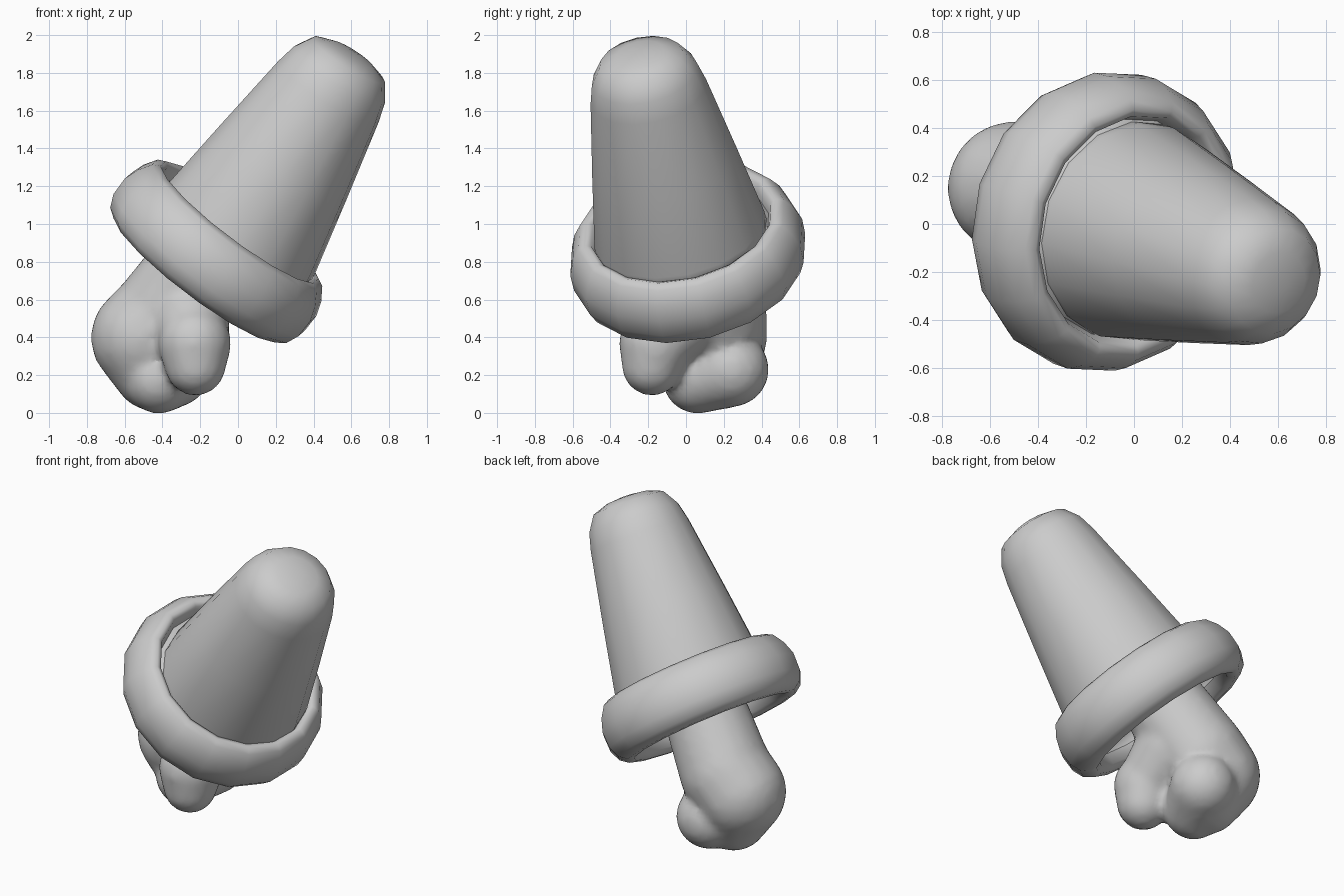
import bpy, bmesh, math
from mathutils import Vector

if "Cube" in bpy.data.objects:
    bpy.data.objects.remove(bpy.data.objects["Cube"])


def frame(center, axis):
    m = Vector(axis).normalized().to_track_quat('Z', 'Y').to_matrix().to_4x4()
    m.translation = Vector(center)
    return m


def finish(name, bm, matrix=None):
    if matrix:
        bm.transform(matrix)
    bmesh.ops.recalc_face_normals(bm, faces=bm.faces)
    me = bpy.data.meshes.new(name)
    bm.to_mesh(me)
    bm.free()
    for p in me.polygons:
        p.use_smooth = True
    ob = bpy.data.objects.new(name, me)
    bpy.context.collection.objects.link(ob)
    return ob


def lathe(name, profile, matrix, n=16, loop=False):
    """Revolve (radius, height) points around the local z axis."""
    bm = bmesh.new()
    rings = []
    for r, h in profile:
        rings.append([bm.verts.new((r * math.cos(2 * math.pi * i / n),
                                    r * math.sin(2 * math.pi * i / n), h)) for i in range(n)])
    pairs = list(zip(rings, rings[1:]))
    if loop:
        pairs.append((rings[-1], rings[0]))
    for a, b in pairs:
        for i in range(n):
            j = (i + 1) % n
            bm.faces.new((a[i], a[j], b[j], b[i]))
    if not loop:
        bm.faces.new(rings[0])
        bm.faces.new(rings[-1])
    return finish(name, bm, matrix)


def add_capsule(bm, a, b, ra, rb):
    """Convex hull of two spheres."""
    part = bmesh.new()
    for c, r in ((a, ra), (b, rb)):
        new = bmesh.ops.create_icosphere(part, subdivisions=3, radius=r)['verts']
        bmesh.ops.translate(part, verts=new, vec=c)
    pts = [v.co.copy() for v in part.verts]
    part.free()
    verts = [bm.verts.new(p) for p in pts]
    res = bmesh.ops.convex_hull(bm, input=verts)
    inside = {g for g in res['geom_interior'] + res['geom_unused']
              if isinstance(g, bmesh.types.BMVert)}
    bmesh.ops.delete(bm, geom=list(inside), context='VERTS')


# tapered sleeve with a domed end
lathe('sleeve', [(0.465, -0.12), (0.46, 0.0), (0.39, 0.43), (0.313, 0.88), (0.285, 0.99),
                 (0.225, 1.085), (0.13, 1.12), (0.04, 1.13)],
      frame((0.015, -0.035, 0.97), (0.527, -0.187, 0.83)))

# thick rounded cuff, hollow underneath
cuff_frame = frame((-0.105, 0.005, 0.86), (0.595, -0.18, 0.785))
lathe('cuff', [(0.46, -0.08), (0.46, 0.10), (0.475, 0.13), (0.49, 0.175), (0.52, 0.19), (0.56, 0.17),
               (0.605, 0.10), (0.632, 0.02), (0.63, -0.08), (0.60, -0.15), (0.55, -0.187),
               (0.51, -0.19), (0.47, -0.16)],
      cuff_frame, loop=True)
# panel closing the cuff around the wrist
lathe('cuff_inner', [(0.47, -0.09), (0.47, 0.11)], cuff_frame)

# mitten-like fist: wrist, palm, knuckles, curled fingers, thumb
bm = bmesh.new()
add_capsule(bm, (-0.15, 0.05, 0.86), (-0.4, 0.15, 0.5), 0.25, 0.28)
add_capsule(bm, (-0.4, 0.15, 0.5), (-0.5, 0.15, 0.4), 0.28, 0.28)
add_capsule(bm, (-0.5, 0.15, 0.4), (-0.45, 0.14, 0.22), 0.28, 0.21)
add_capsule(bm, (-0.42, 0.06, 0.18), (-0.34, 0.24, 0.23), 0.185, 0.2)
add_capsule(bm, (-0.225, -0.18, 0.25), (-0.23, -0.16, 0.37), 0.16, 0.195)
add_capsule(bm, (-0.23, -0.16, 0.37), (-0.26, 0.04, 0.55), 0.18, 0.22)
fist = finish('fist', bm)
rm = fist.modifiers.new('Blend', 'REMESH')
rm.mode = 'VOXEL'
rm.voxel_size = 0.025
rm.use_smooth_shade = True
sm = fist.modifiers.new('Soften', 'SMOOTH')
sm.factor = 0.5
sm.iterations = 5
